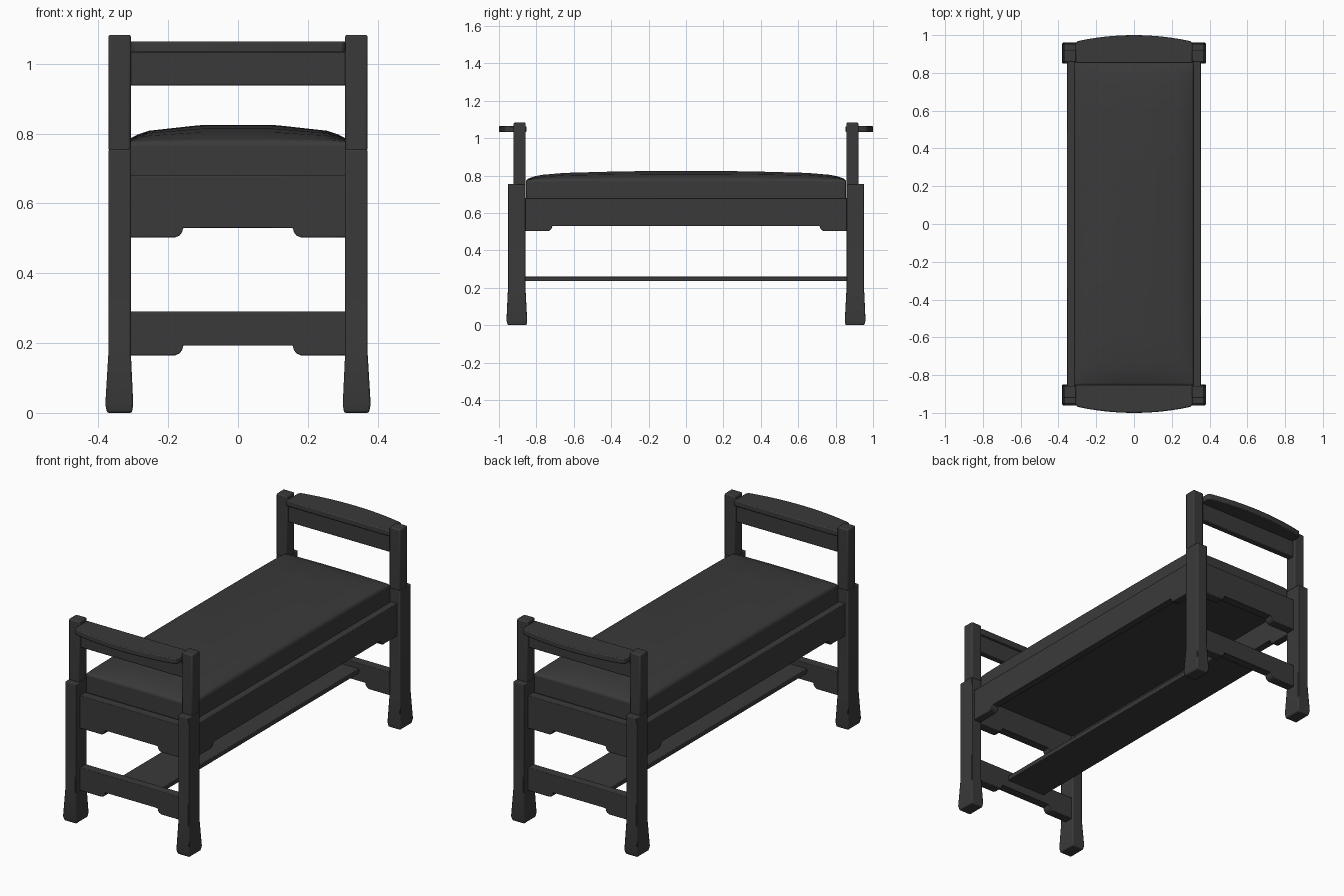
import bpy, bmesh, math

if "Cube" in bpy.data.objects:
    bpy.data.objects.remove(bpy.data.objects["Cube"])

dark = bpy.data.materials.new("dark_finish")
dark.diffuse_color = (0.042, 0.042, 0.042, 1)
dark.use_nodes = True
dark.node_tree.nodes["Principled BSDF"].inputs["Base Color"].default_value = dark.diffuse_color


def finish(name, bm, bevel=0.004, segments=2):
    bmesh.ops.recalc_face_normals(bm, faces=bm.faces)
    me = bpy.data.meshes.new(name)
    bm.to_mesh(me)
    bm.free()
    ob = bpy.data.objects.new(name, me)
    bpy.context.collection.objects.link(ob)
    me.materials.append(dark)
    bpy.ops.object.select_all(action='DESELECT')
    ob.select_set(True)
    bpy.context.view_layer.objects.active = ob
    bpy.ops.object.shade_smooth_by_angle(angle=math.radians(35))
    if bevel:
        m = ob.modifiers.new("bevel", 'BEVEL')
        m.width, m.segments = bevel, segments
        m.limit_method, m.angle_limit = 'ANGLE', math.radians(40)
    return ob


def loft(name, rings, bevel=0.004):
    """Skin a stack of equal-length point rings and cap both ends."""
    bm = bmesh.new()
    vs = [[bm.verts.new(p) for p in r] for r in rings]
    n = len(vs[0])
    for a, b in zip(vs, vs[1:]):
        for i in range(n):
            bm.faces.new((a[i], a[(i + 1) % n], b[(i + 1) % n], b[i]))
    bm.faces.new(vs[0])
    bm.faces.new(vs[-1])
    return finish(name, bm, bevel)


def rect(x0, x1, y0, y1, z):
    return [(x0, y0, z), (x1, y0, z), (x1, y1, z), (x0, y1, z)]


def box(name, x0, x1, y0, y1, z0, z1, bevel=0.004):
    return loft(name, [rect(x0, x1, y0, y1, z) for z in (z0, z1)], bevel)


def notched(name, half, top, low, high, notch, t0, t1, along_x):
    """Rail with a shallow rounded cut-out along its lower edge."""
    h = high - low
    side = [(notch + 0.022, low), (notch + 0.010, low + 0.2 * h),
            (notch + 0.003, low + 0.55 * h), (notch, high)]
    prof = [(half, top), (half, low)] + side
    prof += [(-u, z) for u, z in reversed(prof)]
    put = (lambda u, t, z: (u, t, z)) if along_x else (lambda u, t, z: (t, u, z))
    return loft(name, [[put(u, t, z) for u, z in prof] for t in (t0, t1)], 0.003)


def ramp(t, pts):
    """Piecewise linear lookup."""
    for (a, fa), (b, fb) in zip(pts, pts[1:]):
        if t <= b:
            return fa + (fb - fa) * (t - a) / (b - a)
    return pts[-1][1]


# Legs with flared feet, and the slimmer upper posts
for sx, side in ((-1, "left"), (1, "right")):
    for sy, end in ((-1, "front"), (1, "back")):
        sections = [(0, .304, .375, .853, .953), (.025, .300, .380, .849, .960),
                    (.175, .307, .371, .857, .953), (.755, .307, .371, .857, .953)]
        loft(f"{end}_{side}_leg",
             [rect(sx * a, sx * b, sy * c, sy * d, z) for z, a, b, c, d in sections], 0.005)
        box(f"{end}_{side}_upper_post", sx * .307, sx * .371, sy * .857, sy * .922,
            .75, 1.083, 0.006)

# End rails and curved arm tops
for s, end in ((-1, "front"), (1, "back")):
    notched(f"{end}_apron", .312, .68, .503, .53, .157, s * .865, s * .915, True)
    notched(f"{end}_stretcher", .312, .29, .165, .193, .157, s * .865, s * .915, True)
    box(f"{end}_arm_rail", -.312, .312, s * .872, s * .908, .938, 1.035)
    arc = [(.309, .853), (.309, .955)]
    for i in range(17):
        x = .300 - .6 * i / 16
        arc.append((x, .968 + .032 * (1 - (x / .3) ** 2)))
    arc += [(-.309, .955), (-.309, .853)]
    loft(f"{end}_arm_top", [[(x, s * y, z) for x, y in arc] for z in (1.032, 1.064)], 0.005)

# Long side rails
for s, side in ((-1, "left"), (1, "right")):
    notched(f"{side}_side_rail", .862, .68, .503, .53, .715, s * .313, s * .355, False)

# Seat base tucked high between the rails, and the low shelf
box("seat_base", -.314, .314, -.866, .866, .655, .675, 0)
box("low_shelf", -.12, .12, -.868, .868, .235, .26, 0.003)

# Crowned cushion: subdivided top over straight sides
HX, HY, NX, NY = .318, .856, 20, 40
ACROSS = [(0, 1), (.32, 1), (.85, .62), (1, .1)]
ALONG = [(0, 1), (.4, .95), (.76, .78), (.93, .52), (1, .05)]
bm = bmesh.new()
bmesh.ops.create_grid(bm, x_segments=NX, y_segments=NY, size=1)
rim = [e for e in bm.edges if e.is_boundary]
skirt = bmesh.ops.extrude_edge_only(bm, edges=rim)
lower = {g for g in skirt["geom"] if isinstance(g, bmesh.types.BMVert)}
for v in bm.verts:
    u, w = v.co.x, v.co.y
    crown = ramp(abs(u), ACROSS) * ramp(abs(w), ALONG)
    v.co = (u * HX, w * HY, .66 if v in lower else .776 + .049 * crown)
bmesh.ops.contextual_create(bm, geom=[e for e in bm.edges if e.is_boundary])
finish("cushion", bm, 0.012, 3)
